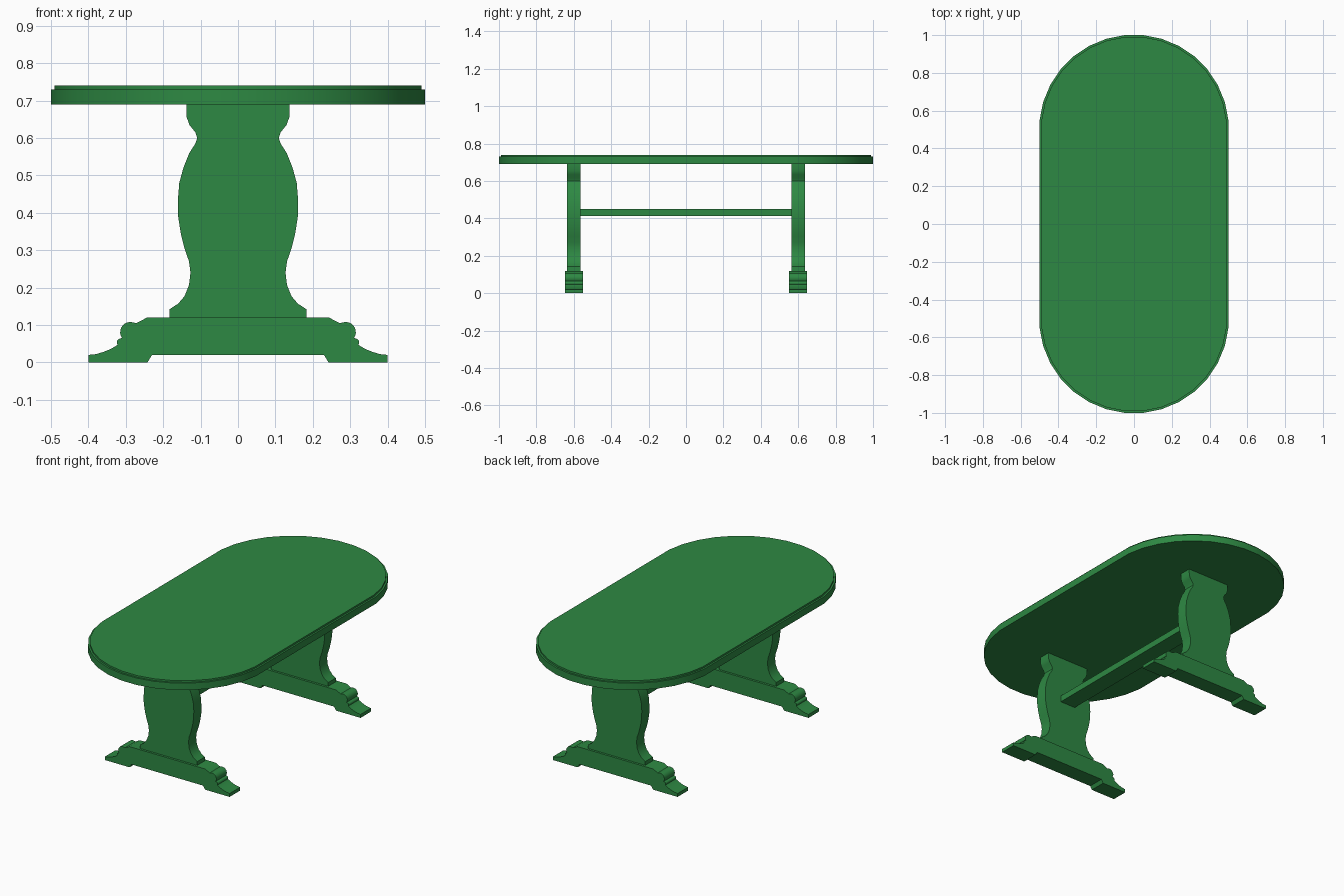
import bpy, bmesh, math
from mathutils import Vector

cube = bpy.data.objects.get("Cube")
if cube:
    bpy.data.objects.remove(cube, do_unlink=True)

green = bpy.data.materials.new("green_paint")
green.use_nodes = True
color = (0.027, 0.25, 0.056, 1)
green.diffuse_color = color
green.node_tree.nodes["Principled BSDF"].inputs["Base Color"].default_value = color


def finish(name, bm):
    bmesh.ops.recalc_face_normals(bm, faces=bm.faces)
    mesh = bpy.data.meshes.new(name)
    bm.to_mesh(mesh)
    bm.free()
    mesh.materials.append(green)
    obj = bpy.data.objects.new(name, mesh)
    bpy.context.collection.objects.link(obj)
    bpy.ops.object.select_all(action='DESELECT')
    obj.select_set(True)
    bpy.context.view_layer.objects.active = obj
    bpy.ops.object.shade_smooth_by_angle(angle=math.radians(30))
    return obj


def extrude(name, points, offset):
    """Solid made by sweeping a closed outline along an offset."""
    bm = bmesh.new()
    face = bm.faces.new([bm.verts.new(p) for p in points])
    res = bmesh.ops.extrude_face_region(bm, geom=[face])
    verts = [v for v in res["geom"] if isinstance(v, bmesh.types.BMVert)]
    bmesh.ops.translate(bm, verts=verts, vec=Vector(offset))
    return finish(name, bm)


def slab(name, half, y, thickness):
    """Mirror a half outline in x and give it depth about y."""
    outline = half + [(-x, z) for x, z in reversed(half)]
    return extrude(name, [(x, y - thickness / 2, z) for x, z in outline],
                   (0, thickness, 0))


def arc(cx, cz, r, start, end, steps):
    return [(cx + r * math.cos(math.radians(start + (end - start) * i / steps)),
             cz + r * math.sin(math.radians(start + (end - start) * i / steps)))
            for i in range(steps + 1)]


def stadium(radius, z):
    """Oval outline: two half circles joined by straight sides."""
    step = math.pi / 16
    pts = []
    for side in (1, -1):
        for i in range(16):
            a = (i + 0.5) * step
            k = radius / math.cos(step / 2)
            x, y = k * math.cos(a), k * math.sin(a)
            pts.append((side * max(-radius, min(radius, x)),
                        side * (0.5 + min(radius, y)), z))
    return pts


# Oval top with a narrow stepped rim
extrude("tabletop", stadium(0.5, 0.69), (0, 0, 0.04))
extrude("tabletop_step", stadium(0.49, 0.73), (0, 0, 0.01))

# Vase-shaped post, bottom to top
post = [(0.183, 0.12), (0.183, 0.142), (0.16, 0.157), (0.143, 0.177),
        (0.131, 0.207), (0.127, 0.24), (0.131, 0.27), (0.143, 0.305),
        (0.153, 0.345), (0.16, 0.39), (0.161, 0.43), (0.157, 0.48),
        (0.146, 0.52), (0.13, 0.56), (0.114, 0.585), (0.109, 0.6),
        (0.114, 0.615), (0.13, 0.635), (0.137, 0.655), (0.138, 0.69)]

# Foot: relieved underside, swept toe, bead, roll and sloped shoulder
foot = ([(0.23, 0.02), (0.242, 0), (0.4, 0), (0.4, 0.02),
         (0.38, 0.022), (0.36, 0.028), (0.34, 0.036), (0.323, 0.046)]
        + arc(0.314, 0.054, 0.01, -40, 80, 5)
        + arc(0.288, 0.081, 0.027, -35, 110, 10)
        + [(0.272, 0.105), (0.243, 0.12)])

for label, y in (("front", -0.6), ("back", 0.6)):
    slab(label + "_post", post, y, 0.07)
    slab(label + "_foot", foot, y, 0.096)

# Flat stretcher joining the posts
rail = [(0.05, 0.413), (0.05, 0.45)]
slab("stretcher", rail, 0, 1.13)
